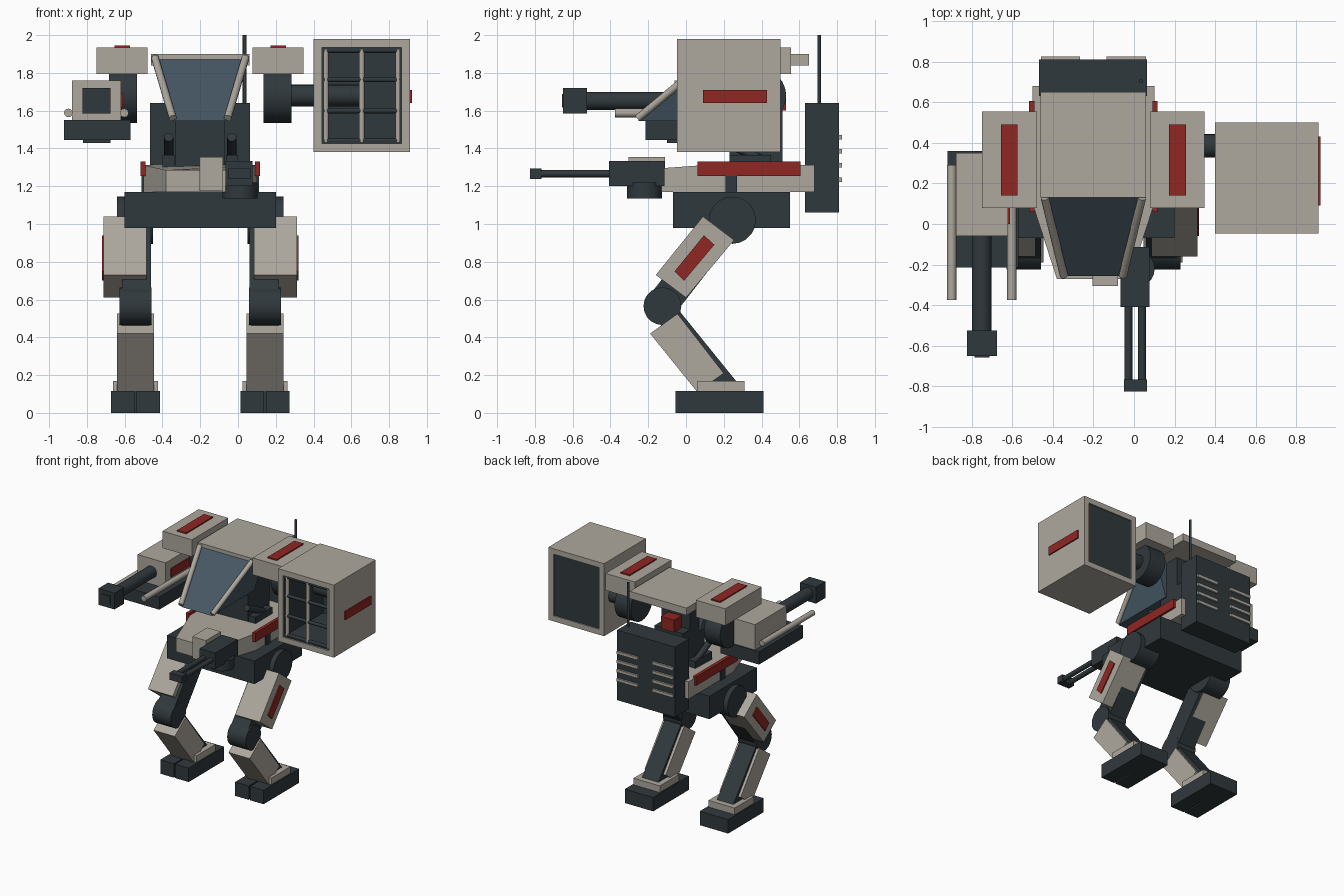
import bpy, bmesh
from mathutils import Vector

C = -0.2  # symmetry plane of the walker body


def mat(name, r, g, b):
    m = bpy.data.materials.new(name)
    m.diffuse_color = (r, g, b, 1)
    return m


LIGHT = mat("light_armour", 0.42, 0.39, 0.34)
DARK = mat("dark_metal", 0.03, 0.04, 0.045)
RED = mat("red_paint", 0.28, 0.02, 0.016)
GLASS = mat("canopy_glass", 0.06, 0.095, 0.125)


def finish(name, bm, m):
    bmesh.ops.recalc_face_normals(bm, faces=bm.faces)
    me = bpy.data.meshes.new(name)
    bm.to_mesh(me)
    bm.free()
    me.materials.append(m)
    ob = bpy.data.objects.new(name, me)
    bpy.context.collection.objects.link(ob)
    return ob


def loft(name, a, b, m):
    """Solid between two matching outlines."""
    bm = bmesh.new()
    va = [bm.verts.new(p) for p in a]
    vb = [bm.verts.new(p) for p in b]
    bm.faces.new(va)
    bm.faces.new(vb[::-1])
    for i in range(len(va)):
        j = (i + 1) % len(va)
        bm.faces.new((va[i], vb[i], vb[j], va[j]))
    return finish(name, bm, m)


def prism(name, yz, x0, x1, m):
    return loft(name, [(x0, *p) for p in yz], [(x1, *p) for p in yz], m)


def box(name, x0, x1, y0, y1, z0, z1, m):
    return prism(name, [(y0, z0), (y1, z0), (y1, z1), (y0, z1)], x0, x1, m)


def cyl(name, p0, p1, r, m, n=20):
    p0, p1 = Vector(p0), Vector(p1)
    d = p1 - p0
    bm = bmesh.new()
    bmesh.ops.create_cone(bm, cap_ends=True, segments=n, radius1=r, radius2=r, depth=d.length)
    for f in bm.faces:
        f.smooth = len(f.verts) == 4
    for e in bm.edges:
        e.smooth = all(f.smooth for f in e.link_faces)
    bm.transform(d.to_track_quat('Z', 'Y').to_matrix().to_4x4())
    bmesh.ops.translate(bm, vec=(p0 + p1) / 2, verts=bm.verts)
    return finish(name, bm, m)


# Legs and shoulders, mirrored about the body plane
for s, side in ((-1, "left"), (1, "right")):
    X = lambda o: C + s * o
    f = 0.343
    for t in (-1, 1):
        box(f"{side}_toe", X(f + t * 0.006), X(f + t * 0.13), -0.055, 0.16, 0, 0.115, DARK)
    box(side + "_heel", X(f - 0.13), X(f + 0.13), 0.16, 0.41, 0, 0.115, DARK)
    box(side + "_ankle_plate", X(f - 0.12), X(f + 0.12), 0.06, 0.31, 0.115, 0.17, LIGHT)
    prism(side + "_shin_armour", [(-0.19, 0.42), (-0.045, 0.525), (0.2, 0.21), (0.06, 0.11)],
          X(f - 0.097), X(f + 0.097), LIGHT)
    prism(side + "_shin_strut", [(-0.16, 0.5), (-0.035, 0.54), (0.28, 0.15), (0.12, 0.12)],
          X(f - 0.075), X(f + 0.075), DARK)
    cyl(side + "_knee", (X(f - 0.085), -0.125, 0.565), (X(f + 0.085), -0.125, 0.565), 0.1, DARK)
    prism(side + "_thigh_strut", [(0.15, 1.06), (0.28, 0.96), (-0.07, 0.51), (-0.18, 0.64)],
          X(0.26), X(0.415), DARK)
    prism(side + "_thigh_armour", [(0.09, 1.04), (-0.16, 0.73), (0.0, 0.61), (0.255, 0.915)],
          X(0.285), X(0.512), LIGHT)
    prism(side + "_thigh_marking", [(0.095, 0.94), (0.15, 0.89), (-0.01, 0.7), (-0.06, 0.75)],
          X(0.505), X(0.52), RED)
    cyl(side + "_hip", (X(0.25), 0.245, 1.02), (X(0.44), 0.245, 1.02), 0.125, DARK)
    # Hull side details
    box(side + "_hull_stripe", X(0.29), X(0.317), 0.06, 0.605, 1.255, 1.33, RED)
    box(side + "_hull_rib", X(0.29), X(0.31), 0.21, 0.27, 1.17, 1.255, DARK)
    # Waist pistons leaning forward
    box(side + "_piston_base", X(0.137), X(0.2), 0.23, 0.45, 1.3, 1.365, DARK)
    cyl(side + "_piston", (X(0.167), 0.4, 1.34), (X(0.167), 0.16, 1.46), 0.025, DARK, 12)
    # Shoulder
    box(side + "_shoulder_block", X(0.278), X(0.548), 0.08, 0.555, 1.795, 1.935, LIGHT)
    box(side + "_shoulder_marking", X(0.373), X(0.455), 0.14, 0.49, 1.93, 1.945, RED)
    cyl(side + "_shoulder_joint", (X(0.335), 0.385, 1.68), (X(0.483), 0.385, 1.68), 0.145, DARK, 24)
    # Canopy edge bars
    cyl(side + "_canopy_bar", (X(0.24), 0.13, 1.88), (X(0.145), -0.255, 1.56), 0.02, LIGHT, 12)
    # Backpack vents
    for z in (1.235, 1.31, 1.385, 1.46):
        box(side + "_vent", X(0.065), X(0.258), 0.8, 0.825, z - 0.012, z + 0.012, LIGHT)

# Pelvis and lower hull
box("pelvis", C - 0.4, C + 0.4, -0.07, 0.55, 0.98, 1.17, DARK)
plan = [(-0.18, -0.27, 1.285), (0.18, -0.27, 1.285), (0.3, 0.1, 1.312),
        (0.3, 0.68, 1.312), (-0.3, 0.68, 1.312), (-0.3, 0.1, 1.312)]
loft("lower_hull", [(C + x, y, 1.17) for x, y, z in plan], [(C + x, y, z) for x, y, z in plan], LIGHT)
box("nose_box", -0.205, -0.08, -0.305, -0.11, 1.175, 1.355, LIGHT)

# Neck column, roof and cockpit
box("neck_column", C - 0.13, C + 0.13, 0.23, 0.51, 1.3, 1.6, DARK)
box("neck_upper", C - 0.13, C + 0.13, 0.2, 0.42, 1.55, 1.85, DARK)
box("rear_beacon", C - 0.06, C + 0.06, 0.43, 0.53, 1.6, 1.7, RED)
box("roof_slab", C - 0.26, C + 0.26, 0.13, 0.65, 1.84, 1.9, LIGHT)
side_outline = [(0.14, -0.255, 1.545), (0.235, 0.13, 1.87), (0.235, 0.3, 1.87), (0.14, 0.3, 1.545)]
loft("cockpit_canopy", [(C - x, y, z) for x, y, z in side_outline],
     [(C + x, y, z) for x, y, z in side_outline], GLASS)

# Backpack and antenna
box("backpack", C - 0.267, C + 0.263, 0.63, 0.81, 1.06, 1.64, DARK)
cyl("antenna", (0.035, 0.705, 1.62), (0.035, 0.705, 2.0), 0.01, DARK, 8)

# Launcher pod: open box with a rear panel and a front grid
box("pod_top", 0.4, 0.91, -0.047, 0.5, 1.935, 1.98, LIGHT)
box("pod_bottom", 0.4, 0.91, -0.047, 0.5, 1.38, 1.425, LIGHT)
box("pod_inner_wall", 0.4, 0.445, -0.047, 0.5, 1.425, 1.935, LIGHT)
box("pod_outer_wall", 0.865, 0.91, -0.047, 0.5, 1.425, 1.935, LIGHT)
box("pod_rear_panel", 0.445, 0.865, 0.46, 0.49, 1.425, 1.935, DARK)
# Dark lining of the launcher cells
box("pod_lining_top", 0.445, 0.865, -0.035, 0.47, 1.925, 1.935, DARK)
box("pod_lining_bottom", 0.445, 0.865, -0.035, 0.47, 1.425, 1.435, DARK)
box("pod_lining_inner", 0.445, 0.455, -0.035, 0.47, 1.435, 1.925, DARK)
box("pod_lining_outer", 0.855, 0.865, -0.035, 0.47, 1.435, 1.925, DARK)
for x in (0.465, 0.655, 0.848):
    cyl("pod_grid_upright", (x, -0.02, 1.43), (x, -0.02, 1.93), 0.015, LIGHT, 12)
for z in (1.44, 1.6, 1.765, 1.92):
    cyl("pod_grid_bar", (0.45, -0.02, z), (0.86, -0.02, z), 0.014, DARK, 12)
box("pod_marking", 0.905, 0.92, 0.09, 0.43, 1.64, 1.71, RED)
cyl("pod_arm", (0.25, 0.385, 1.68), (0.64, 0.385, 1.68), 0.058, DARK)

# Left arm cannon
box("cannon_body", -0.878, -0.62, -0.06, 0.35, 1.545, 1.76, LIGHT)
box("cannon_tray", -0.92, -0.57, -0.215, 0.36, 1.445, 1.55, DARK)
box("cannon_tray_foot", -0.82, -0.675, -0.1, 0.2, 1.43, 1.45, DARK)
box("cannon_marking", -0.63, -0.61, 0.0, 0.25, 1.62, 1.69, RED)
cyl("cannon_barrel", (-0.75, 0, 1.652), (-0.75, -0.55, 1.652), 0.048, DARK)
box("cannon_muzzle", -0.822, -0.675, -0.65, -0.525, 1.585, 1.72, DARK)
box("cannon_bore", -0.785, -0.713, -0.657, -0.64, 1.618, 1.687, DARK)
for x in (-0.898, -0.602):
    cyl("cannon_rail", (x, -0.375, 1.588), (x, 0.29, 1.588), 0.023, LIGHT, 12)

# Twin-barrel nose gun
cyl("nose_gun_mount", (0.01, -0.22, 1.135), (0.01, -0.22, 1.22), 0.092, DARK)
box("nose_gun_body", -0.066, 0.077, -0.408, -0.113, 1.2, 1.333, DARK)
for x in (-0.028, 0.04):
    cyl("nose_gun_barrel", (x, -0.4, 1.267), (x, -0.78, 1.267), 0.02, DARK, 12)
box("nose_gun_muzzle", -0.05, 0.065, -0.825, -0.765, 1.238, 1.295, DARK)
